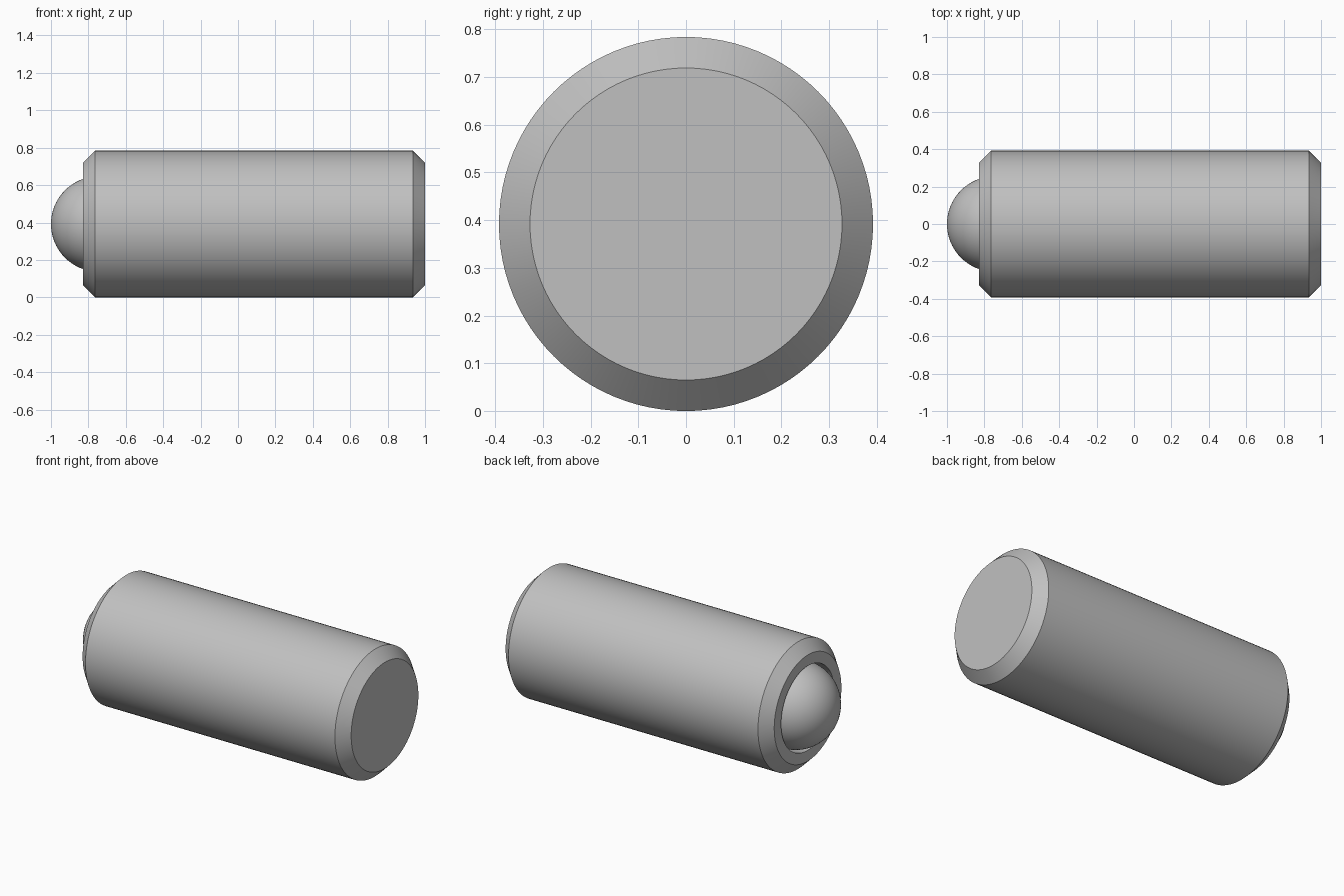
import bpy, bmesh, math
from mathutils import Matrix

cube = bpy.data.objects.get("Cube")
if cube:
    bpy.data.objects.remove(cube, do_unlink=True)

RADIUS = 0.392
SEGMENTS = 96

steel = bpy.data.materials.new("grey_steel")
steel.use_nodes = True
colour = (0.53, 0.53, 0.53, 1)
steel.diffuse_color = colour
steel.node_tree.nodes["Principled BSDF"].inputs["Base Color"].default_value = colour


def finish(name, bm):
    """Turn a bmesh into a smooth-shaded object lying on the main axis."""
    bmesh.ops.recalc_face_normals(bm, faces=bm.faces)
    mesh = bpy.data.meshes.new(name)
    bm.to_mesh(mesh)
    bm.free()
    mesh.materials.append(steel)
    obj = bpy.data.objects.new(name, mesh)
    bpy.context.collection.objects.link(obj)
    obj.location.z = RADIUS
    bpy.ops.object.select_all(action="DESELECT")
    obj.select_set(True)
    bpy.context.view_layer.objects.active = obj
    bpy.ops.object.shade_smooth_by_angle(angle=math.radians(30))
    return obj


def lathe(name, profile):
    """Spin an (x, radius) profile about the x axis."""
    bm = bmesh.new()
    verts = [bm.verts.new((x, 0, r)) for x, r in profile]
    edges = [bm.edges.new(pair) for pair in zip(verts, verts[1:])]
    bmesh.ops.spin(bm, geom=verts + edges, cent=(0, 0, 0), axis=(1, 0, 0),
                   angle=math.tau, steps=SEGMENTS, use_merge=True)
    bmesh.ops.remove_doubles(bm, verts=bm.verts, dist=0.0001)
    return finish(name, bm)


# Chamfered cylinder with a round socket in its right end
lathe("plunger_body", [
    (1.0, 0), (1.0, 0.327), (0.935, RADIUS), (-0.765, RADIUS),
    (-0.83, 0.327), (-0.83, 0.26), (-0.45, 0.26), (-0.45, 0),
])

# Ball held in the socket
ball = bmesh.new()
bmesh.ops.create_uvsphere(
    ball, u_segments=64, v_segments=32, radius=0.255,
    matrix=Matrix.Translation((-0.745, 0, 0)) @ Matrix.Rotation(math.pi / 2, 4, "Y"))
finish("plunger_ball", ball)
